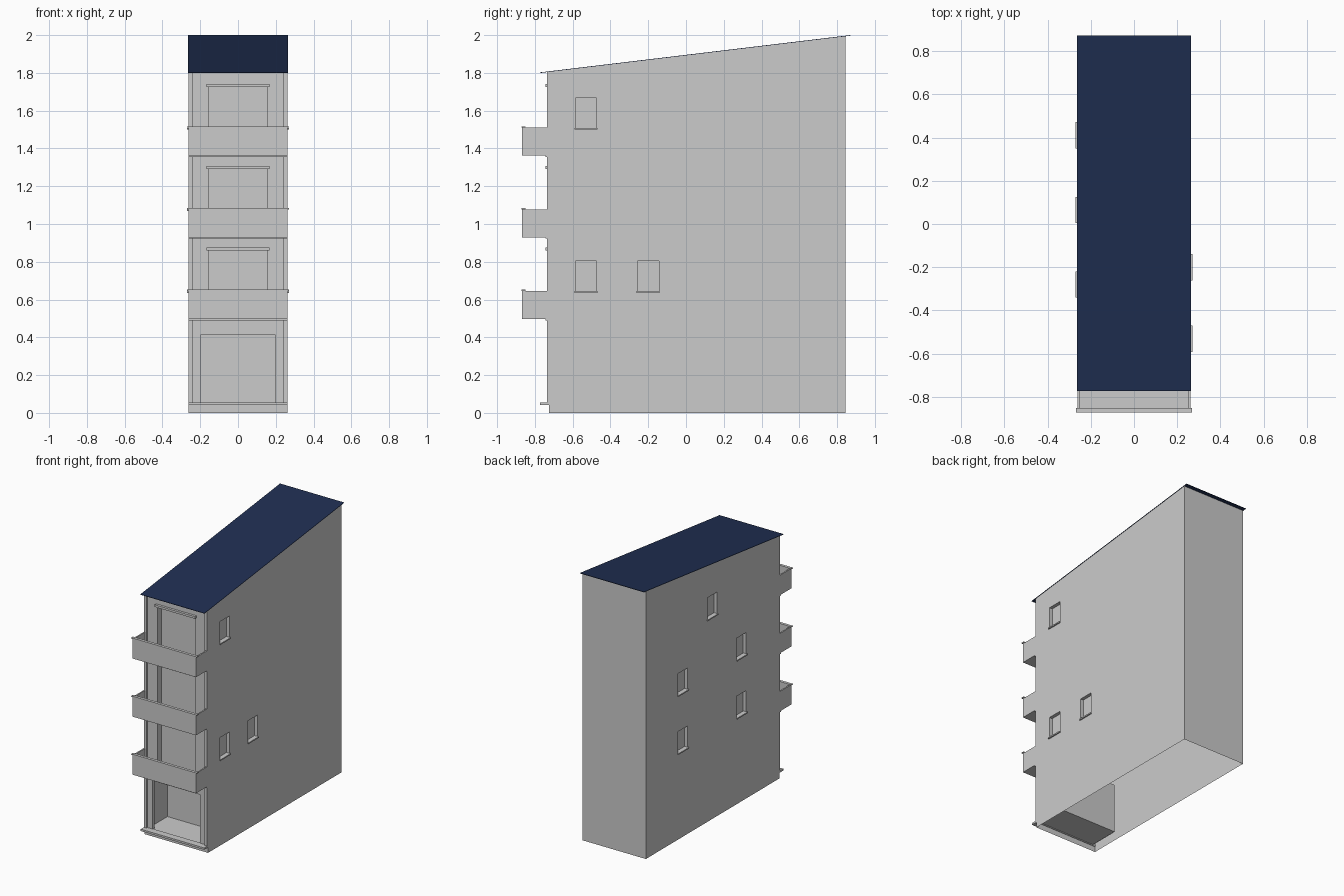
import bpy, bmesh

if "Cube" in bpy.data.objects:
    bpy.data.objects.remove(bpy.data.objects["Cube"])

W = 0.261            # half width of the building
FRONT, BACK = -0.725, 0.845
FLOORS = (0.497, 0.929, 1.362)   # undersides of the balconies


def roof_z(y):
    return 2.0 - 0.12 * (0.872 - y)


def add_box(bm, x0, x1, y0, y1, z0, z1):
    v = [bm.verts.new((x, y, z)) for z in (z0, z1)
         for x, y in ((x0, y0), (x1, y0), (x1, y1), (x0, y1))]
    for f in ((3, 2, 1, 0), (4, 5, 6, 7), (0, 1, 5, 4),
              (1, 2, 6, 5), (2, 3, 7, 6), (3, 0, 4, 7)):
        bm.faces.new([v[i] for i in f])


def finish(name, bm):
    me = bpy.data.meshes.new(name)
    bmesh.ops.recalc_face_normals(bm, faces=bm.faces)
    bm.to_mesh(me)
    bm.free()
    ob = bpy.data.objects.new(name, me)
    bpy.context.scene.collection.objects.link(ob)
    return ob


def boxes(name, dims):
    bm = bmesh.new()
    for d in dims:
        add_box(bm, *d)
    return finish(name, bm)


def prism(name, profile, x0, x1):
    # (y, z) profile extruded along x
    bm = bmesh.new()
    f = bm.faces.new([bm.verts.new((x0, y, z)) for y, z in profile])
    r = bmesh.ops.extrude_face_region(bm, geom=[f])
    vs = [g for g in r["geom"] if isinstance(g, bmesh.types.BMVert)]
    bmesh.ops.translate(bm, verts=vs, vec=(x1 - x0, 0, 0))
    return finish(name, bm)


# side windows: (side, centre y, sill underside z)
windows = [(1, -0.53, 0.636), (1, -0.20, 0.636), (1, -0.53, 1.50)]
windows += [(-1, y, z) for y in (0.41, -0.28) for z in (0.636, 1.068)]
windows += [(-1, 0.065, 1.50)]

# main block with sloping top
body = prism("main_walls", [(FRONT, 0), (BACK, 0), (BACK, roof_z(BACK) - 0.002),
                            (FRONT, roof_z(FRONT) - 0.002)], -W, W)

# recesses: ground floor room, balcony doors, side windows
cuts = [(-0.238, 0.238, -0.8, -0.49, 0.047, 0.415)]
cuts += [(-0.157, 0.157, -0.8, -0.675, z + 0.014, z + 0.364) for z in FLOORS]
for s, y, z in windows:
    xs = sorted((s * (W - 0.025), s * (W + 0.05)))
    cuts.append((xs[0], xs[1], y - 0.056, y + 0.056, z + 0.004, z + 0.168))
cutter = boxes("recess_cutter", cuts)
cutter.hide_render = True
mod = body.modifiers.new("recesses", "BOOLEAN")
mod.operation = "DIFFERENCE"
mod.solver = "EXACT"
mod.object = cutter
bpy.context.view_layer.objects.active = body
bpy.ops.object.modifier_apply(modifier=mod.name)
bpy.data.objects.remove(cutter)

# the block is open underneath
bm = bmesh.new()
bm.from_mesh(body.data)
under = [f for f in bm.faces if all(abs(v.co.z) < 1e-4 for v in f.verts)]
bmesh.ops.delete(bm, geom=under, context="FACES")
bm.to_mesh(body.data)
bm.free()

# window sills
sills = []
for s, y, z in windows:
    xs = sorted((s * (W - 0.024), s * 0.27))
    sills.append((xs[0], xs[1], y - 0.061, y + 0.061, z, z + 0.009))
boxes("window_sills", sills)

# slim corner piers and ground floor door posts
for s, side in ((-1, "left"), (1, "right")):
    xs = sorted((s * 0.238, s * W))
    boxes(side + "_corner_pier", [(*xs, -0.735, FRONT + 0.002, 0.05, roof_z(-0.735) - 0.003)])
    xs = sorted((s * 0.196, s * 0.238))
    boxes(side + "_door_post", [(*xs, FRONT, -0.70, 0.05, 0.415)])

# entrance step
boxes("entrance_step", [(-W, W, -0.772, FRONT + 0.005, 0.041, 0.055)])

# balconies with floor, parapets, front rail, underside moulding and door lintel
for i, z in enumerate(FLOORS, 1):
    top = z + 0.148
    boxes(f"balcony_{i}", [
        (-W, W, -0.867, FRONT, z, z + 0.014),
        (-W, W, -0.867, -0.855, z + 0.014, top),
        (-W, -W + 0.01, -0.855, FRONT, z + 0.014, top),
        (W - 0.01, W, -0.855, FRONT, z + 0.014, top)])
    boxes(f"balcony_rail_{i}", [(-0.269, 0.269, -0.872, -0.851, top, top + 0.007)])
    boxes(f"balcony_moulding_{i}", [(-W, W, -0.745, FRONT, z - 0.007, z)])
    boxes(f"door_lintel_{i}", [(-0.167, 0.167, -0.743, FRONT + 0.004, z + 0.362, z + 0.378)])

# thin sloping roof sheet
t = 0.003
roof = prism("roof", [(-0.772, roof_z(-0.772) - t), (0.872, 2.0 - t),
                      (0.872, 2.0), (-0.772, roof_z(-0.772))], -0.264, 0.264)
mat = bpy.data.materials.new("navy_roof")
mat.diffuse_color = (0.014, 0.028, 0.085, 1)
mat.use_nodes = True
mat.node_tree.nodes["Principled BSDF"].inputs["Base Color"].default_value = mat.diffuse_color
roof.data.materials.append(mat)
